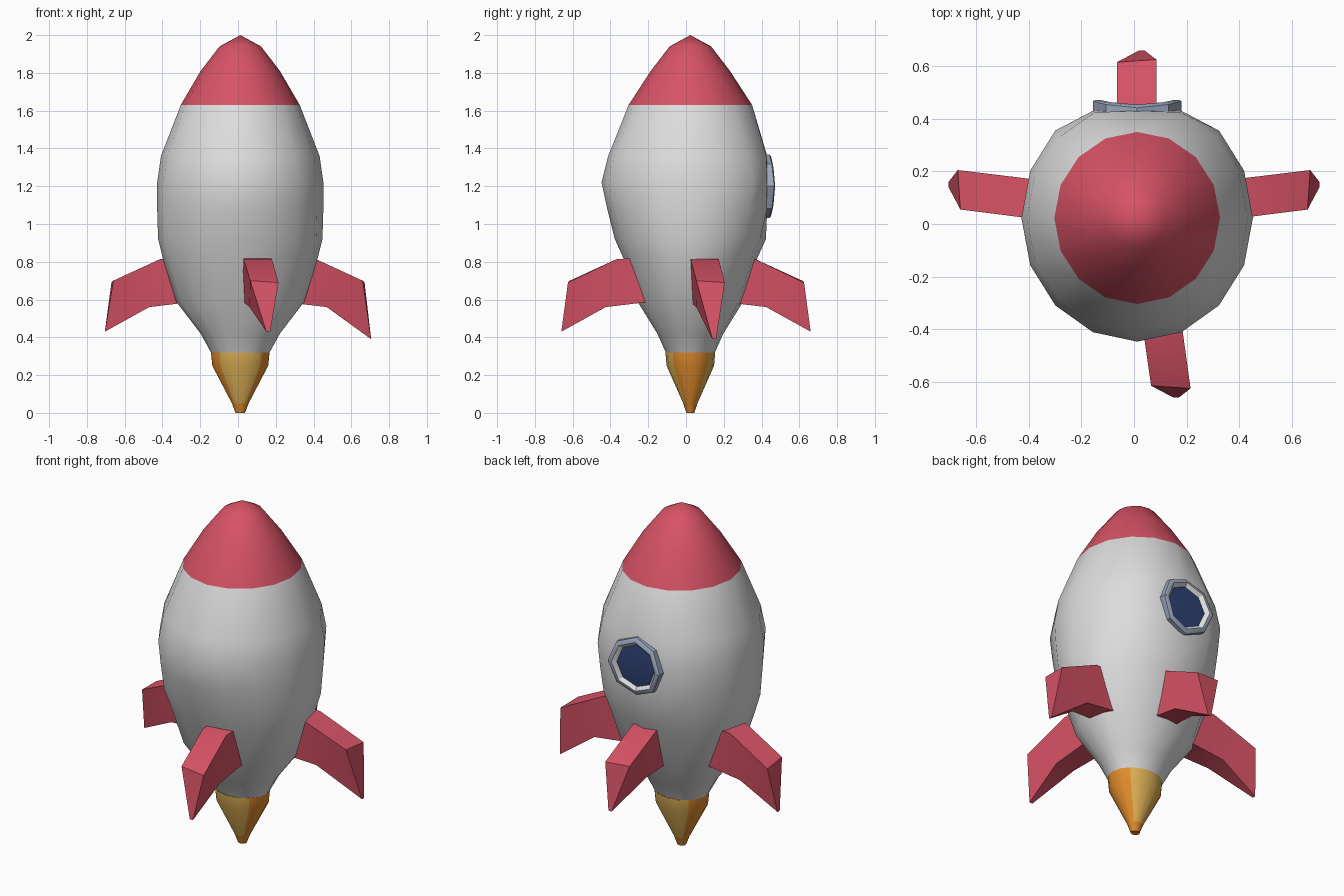
import bpy, bmesh, math
from mathutils import Vector

cube = bpy.data.objects.get("Cube")
if cube:
    bpy.data.objects.remove(cube)

AXIS = Vector((0.012, 0.023, 0))
SIDES = 16


def material(name, r, g, b):
    m = bpy.data.materials.new(name)
    m.use_nodes = True
    m.diffuse_color = (r, g, b, 1)
    m.node_tree.nodes["Principled BSDF"].inputs["Base Color"].default_value = (r, g, b, 1)
    return m


white = material("hull_white", 0.72, 0.72, 0.72)
red = material("fin_red", 0.68, 0.085, 0.13)
orange = material("flame_orange", 0.75, 0.26, 0.025)
yellow = material("flame_yellow", 0.72, 0.43, 0.09)
navy = material("glass_navy", 0.026, 0.053, 0.17)
rim_blue = material("rim_blue_grey", 0.32, 0.38, 0.5)


def finish(name, bm, mats, rule=None, angle=40):
    """Turn a bmesh into an object, colouring faces by a rule."""
    bmesh.ops.remove_doubles(bm, verts=bm.verts, dist=0.0005)
    bmesh.ops.recalc_face_normals(bm, faces=bm.faces)
    bm.normal_update()
    if rule:
        for f in bm.faces:
            f.material_index = rule(f)
    mesh = bpy.data.meshes.new(name)
    bm.to_mesh(mesh)
    bm.free()
    for m in mats:
        mesh.materials.append(m)
    obj = bpy.data.objects.new(name, mesh)
    bpy.context.collection.objects.link(obj)
    bpy.ops.object.select_all(action="DESELECT")
    obj.select_set(True)
    bpy.context.view_layer.objects.active = obj
    bpy.ops.object.shade_smooth_by_angle(angle=math.radians(angle))
    return obj


def skin(bm, rings):
    """Bridge equal closed rings of points with quads."""
    rows = [[bm.verts.new(p) for p in ring] for ring in rings]
    n = len(rows[0])
    for a, b in zip(rows, rows[1:]):
        for i in range(n):
            j = (i + 1) % n
            bm.faces.new((a[i], a[j], b[j], b[i]))
    return rows


def ellipse(z, rx, ry):
    pts = []
    for i in range(SIDES):
        a = 2 * math.pi * i / SIDES
        pts.append(AXIS + Vector((rx * math.cos(a), ry * math.sin(a), z)))
    return pts


# Hull with red nose, flattened a little behind the window
hull_profile = [(0.32, 0.155, 0.13), (0.42, 0.21, 0.175), (0.59, 0.34, 0.28),
                (0.82, 0.41, 0.355), (0.92, 0.435, 0.4), (1.08, 0.44, 0.44),
                (1.22, 0.44, 0.47), (1.36, 0.42, 0.435), (1.63, 0.315, 0.327),
                (1.81, 0.21, 0.21), (1.94, 0.11, 0.11), (2.0, 0, 0)]
bm = bmesh.new()
rows = skin(bm, [ellipse(*row) for row in hull_profile])
bm.faces.new(rows[0])
for v in bm.verts:
    v.co.y = min(v.co.y, 0.43)
finish("hull", bm, [white, red], lambda f: int(f.calc_center_median().z > 1.64))

# Exhaust flame: yellow front and back, orange sides and tip
bm = bmesh.new()
rows = skin(bm, [ellipse(z, r, r * 0.85) for z, r in
                 [(0, 0.025), (0.05, 0.044), (0.25, 0.148), (0.32, 0.155)]])
bm.faces.new(rows[0])


def flame_rule(f):
    c = f.calc_center_median() - AXIS
    return int(c.z > 0.05 and abs(c.y) / 0.85 > abs(c.x))


finish("flame", bm, [orange, yellow], flame_rule)


# Fins: root, middle and tip sections, each a four-cornered loop
def fin(name, place, sweep, drop=0.0):
    s = sweep
    sections = [
        [(0.25, 0, 0.82), (0.25, 0.15, 0.82), (0.22, 0.15, 0.59), (0.22, 0, 0.59)],
        [(0.41, s * 0.1, 0.815), (0.41, 0.15 + s * 0.1, 0.815),
         (0.47, 0.14 + s * 0.4, 0.56), (0.47, 0.02 + s * 0.4, 0.56)],
        [(0.66, s, 0.7), (0.67, 0.15 + s, 0.69),
         (0.705, 0.105 + s, 0.43 - drop), (0.705, 0.085 + s, 0.43 - drop)],
    ]
    bm = bmesh.new()
    rows = skin(bm, [[place(u, w) + Vector((0, 0, z)) for u, w, z in sec] for sec in sections])
    bm.faces.new(rows[0])
    bm.faces.new(rows[-1])
    finish(name, bm, [red], angle=35)


fin("left_fin", lambda u, w: Vector((u, w + 0.02, 0)), 0.035, 0.04)
fin("right_fin", lambda u, w: Vector((-u, w + 0.02, 0)), 0.035)
fin("front_fin", lambda u, w: Vector((w + 0.025, 0.045 - u, 0)), 0.04)
fin("back_fin", lambda u, w: Vector((w - 0.065, u - 0.045, 0)), 0.0)


# Round window on the back, gently following the hull
def octagon(r, depth):
    pts = []
    for i in range(8):
        a = math.pi * i / 4
        dz = r * math.sin(a)
        pts.append(Vector((AXIS.x + r * math.cos(a), 0.472 - 0.9 * dz * dz - depth, 1.2 + dz)))
    return pts


bm = bmesh.new()
skin(bm, [octagon(0.168, 0.06), octagon(0.168, 0.005), octagon(0.16, 0), octagon(0.142, 0)])
finish("window_rim", bm, [rim_blue], angle=30)

bm = bmesh.new()
skin(bm, [octagon(0.142, 0), octagon(0.122, 0.022)])
finish("window_recess", bm, [white], angle=30)

bm = bmesh.new()
skin(bm, [octagon(0.122, 0.022), octagon(0, 0.018)])
finish("window_glass", bm, [navy], angle=30)
